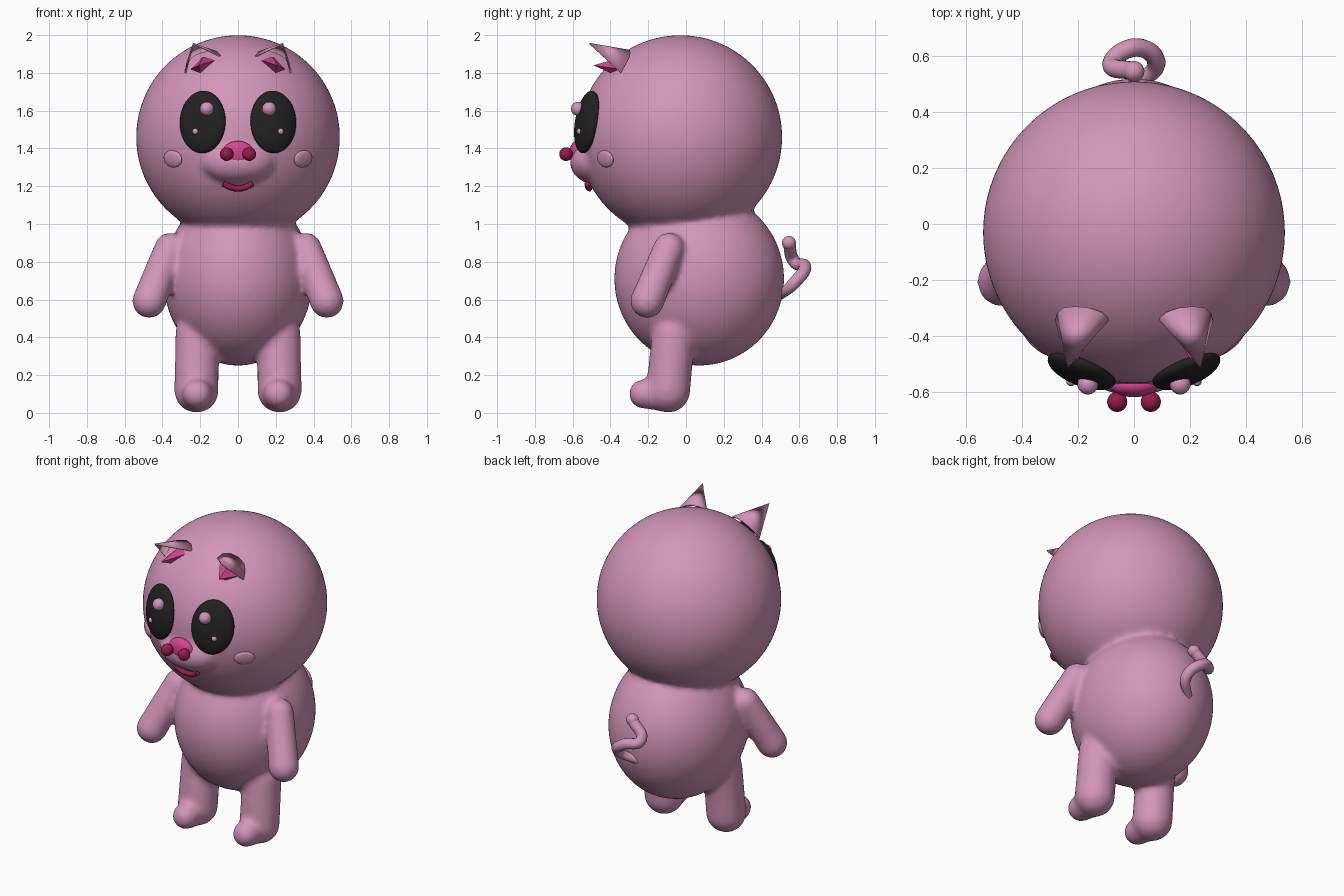
import bpy, bmesh
from mathutils import Vector, Matrix

cube = bpy.data.objects.get("Cube")
if cube:
    bpy.data.objects.remove(cube)


def material(name, r, g, b):
    m = bpy.data.materials.new(name)
    m.use_nodes = True
    m.diffuse_color = (r, g, b, 1)
    bsdf = next(n for n in m.node_tree.nodes if n.type == 'BSDF_PRINCIPLED')
    bsdf.inputs["Base Color"].default_value = (r, g, b, 1)
    bsdf.inputs["Roughness"].default_value = 0.6
    return m


SKIN = material("dusty_pink", 0.65, 0.30, 0.48)
BLACK = material("soft_black", 0.015, 0.015, 0.015)
PINK = material("bright_pink", 0.65, 0.06, 0.27)
WINE = material("wine_red", 0.30, 0.012, 0.07)

HEAD = Vector((0, -0.03, 1.46))
HEAD_R = 0.54


def finish(name, bm, mat, smooth=True):
    bmesh.ops.recalc_face_normals(bm, faces=bm.faces)
    me = bpy.data.meshes.new(name)
    bm.to_mesh(me)
    bm.free()
    me.materials.append(mat)
    for p in me.polygons:
        p.use_smooth = smooth
    ob = bpy.data.objects.new(name, me)
    bpy.context.collection.objects.link(ob)
    return ob


def add_ball(bm, centre, radii, rot=None, seg=48):
    mat = Matrix.Translation(centre) @ (rot or Matrix()) @ Matrix.Diagonal((*radii, 1))
    bmesh.ops.create_uvsphere(bm, u_segments=seg, v_segments=seg // 2, radius=1, matrix=mat)


def ball(name, centre, radii, mat, rot=None, seg=32):
    bm = bmesh.new()
    add_ball(bm, centre, radii, rot, seg)
    return finish(name, bm, mat)


def add_limb(bm, a, b, ra, rb):
    """Capsule from a to b: a ball whose two halves are pulled apart."""
    a, b = Vector(a), Vector(b)
    rot = (b - a).to_track_quat('Z', 'Y')
    made = bmesh.ops.create_uvsphere(bm, u_segments=32, v_segments=17, radius=1)
    for v in made["verts"]:
        v.co = b + rot @ (v.co * rb) if v.co.z > 0 else a + rot @ (v.co * ra)


def outward(point):
    """Rotation that turns local -y away from the head centre."""
    return (Vector(point) - HEAD).to_track_quat('-Y', 'Z').to_matrix().to_4x4()


def tube(name, points, radius, mat):
    cu = bpy.data.curves.new(name, 'CURVE')
    cu.dimensions = '3D'
    cu.bevel_depth = radius
    cu.bevel_resolution = 4
    cu.use_fill_caps = True
    sp = cu.splines.new('BEZIER')
    sp.bezier_points.add(len(points) - 1)
    for bp, p in zip(sp.bezier_points, points):
        bp.co = p
        bp.handle_left_type = bp.handle_right_type = 'AUTO'
    cu.materials.append(mat)
    ob = bpy.data.objects.new(name, cu)
    bpy.context.collection.objects.link(ob)
    return ob


# Head, muzzle, body, arms and legs fused into one soft skin
bm = bmesh.new()
add_ball(bm, HEAD, (HEAD_R,) * 3, seg=64)
add_ball(bm, (0, -0.48, 1.33), (0.2, 0.135, 0.12))
add_ball(bm, (0, 0.07, 0.71), (0.395, 0.45, 0.46), seg=64)
for s in (-1, 1):
    add_limb(bm, (s * 0.36, -0.09, 0.872), (s * 0.47, -0.205, 0.592), 0.083, 0.091)
    add_limb(bm, (s * 0.217, -0.065, 0.42), (s * 0.22, -0.095, 0.118), 0.115, 0.118)
    add_limb(bm, (s * 0.215, -0.10, 0.10), (s * 0.215, -0.225, 0.10), 0.095, 0.078)
skin = finish("body", bm, SKIN)
rm = skin.modifiers.new("fuse", 'REMESH')
rm.mode = 'VOXEL'
rm.voxel_size = 0.016
rm.use_smooth_shade = True
sm = skin.modifiers.new("soften", 'SMOOTH')
sm.factor = 0.5
sm.iterations = 10

# Nose patch and mouth
ball("nose_patch", (0, -0.578, 1.372), (0.085, 0.04, 0.068), PINK)
tube("mouth", [(-0.078, -0.522, 1.215), (-0.04, -0.518, 1.195), (0, -0.512, 1.188),
               (0.04, -0.518, 1.195), (0.078, -0.522, 1.215)], 0.016, WINE)

for s, side in ((-1, "right"), (1, "left")):
    # Eyes with highlights
    eye = (s * 0.187, -0.523, 1.54)
    tilt = Matrix.Rotation(s * 0.08, 4, 'Y')
    ball(side + "_eye", eye, (0.128, 0.05, 0.167), BLACK, outward(eye) @ tilt, 48)
    ball(side + "_eye_highlight", (s * 0.165, -0.572, 1.61), (0.037,) * 3, SKIN)
    ball(side + "_eye_sparkle", (s * 0.225, -0.562, 1.49), (0.017,) * 3, SKIN, seg=16)

    # Nostrils and cheeks
    ball(side + "_nostril", (s * 0.06, -0.635, 1.37), (0.036,) * 3, WINE)
    cheek = (s * 0.345, -0.427, 1.345)
    ball(side + "_cheek", cheek, (0.062, 0.016, 0.046), SKIN, outward(cheek))

    # Ear: a curled shell open to the front, with a pink lining
    rim = [(0.09, -0.34, 1.885), (0.115, -0.315, 1.912), (0.16, -0.30, 1.918),
           (0.21, -0.295, 1.905), (0.25, -0.30, 1.88), (0.272, -0.32, 1.845),
           (0.278, -0.345, 1.80)]
    bm = bmesh.new()
    tip = bm.verts.new((s * 0.237, -0.51, 1.955))
    ring = [bm.verts.new((s * x, y, z)) for x, y, z in rim]
    for a, b in zip(ring, ring[1:]):
        bm.faces.new((a, b, tip))
    ear = finish(side + "_ear", bm, SKIN)
    so = ear.modifiers.new("thickness", 'SOLIDIFY')
    so.thickness = 0.008
    so.offset = 0

    bm = bmesh.new()
    tip = bm.verts.new((s * 0.207, -0.49, 1.84))
    base = [bm.verts.new((s * x, y, z)) for x, y, z in
            ((0.115, -0.35, 1.868), (0.185, -0.33, 1.885), (0.25, -0.35, 1.82), (0.2, -0.40, 1.80))]
    for i in range(4):
        bm.faces.new((base[i], base[(i + 1) % 4], tip))
    bm.faces.new(base)
    finish(side + "_ear_lining", bm, PINK, False)

# Curly tail
path = [(0, 0.49, 0.615), (0.08, 0.575, 0.69), (0, 0.63, 0.775),
        (-0.08, 0.575, 0.80), (0, 0.545, 0.90)]
tail = tube("tail", path, 0.033, SKIN)
tail.data.splines[0].bezier_points[0].radius = 0.7
ball("tail_tip", path[-1], (0.037,) * 3, SKIN)
